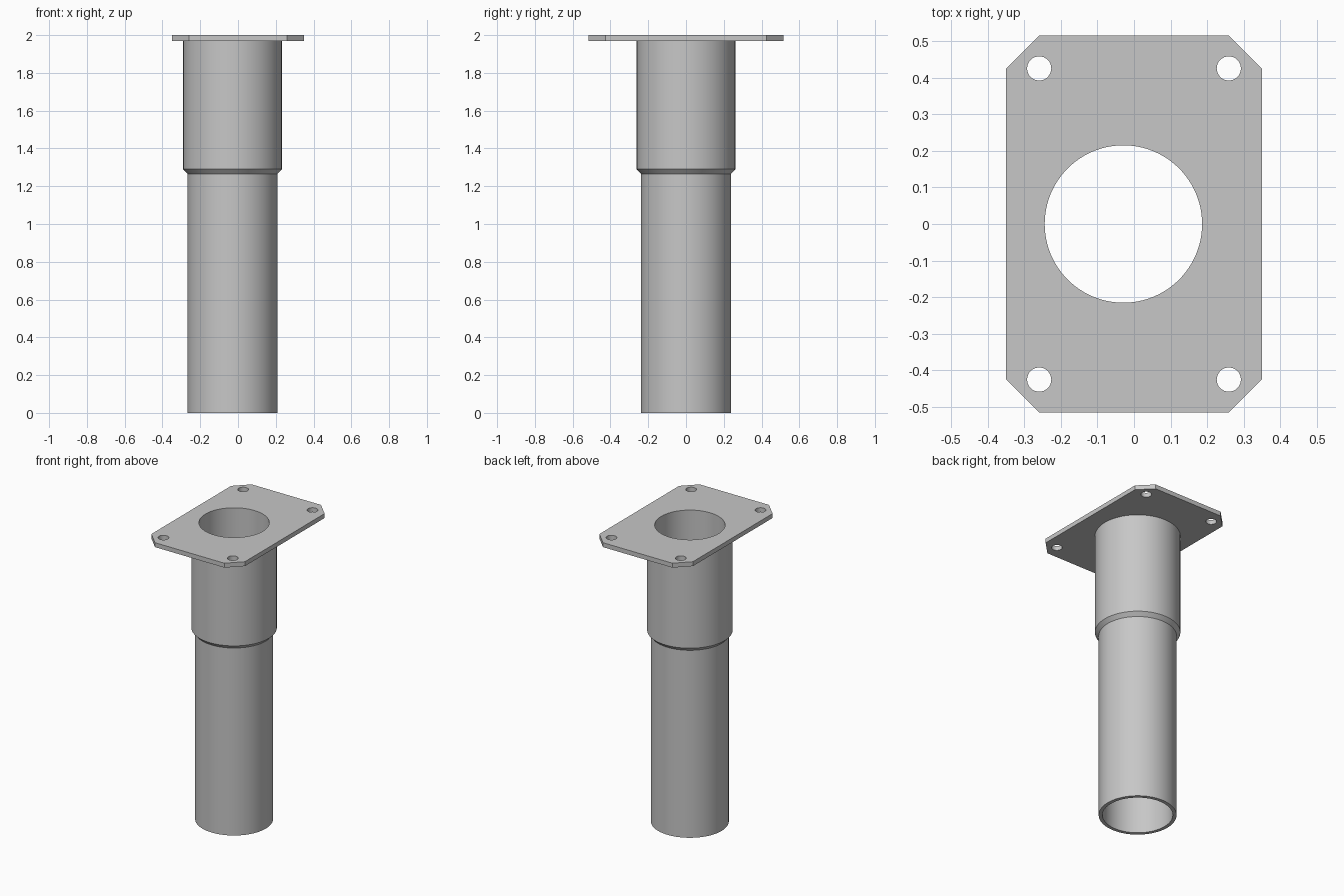
import bpy, bmesh, math

if "Cube" in bpy.data.objects:
    bpy.data.objects.remove(bpy.data.objects["Cube"])

AXIS_X = -0.029      # the tube sits slightly off the plate centre
BORE = 0.215
PLATE_Z, TOP_Z = 1.97, 2.0
SIDES = 96

grey = bpy.data.materials.new("plain grey")
grey.diffuse_color = (0.57, 0.57, 0.57, 1)
grey.use_nodes = True
grey.node_tree.nodes["Principled BSDF"].inputs["Base Color"].default_value = grey.diffuse_color


def circle(cx, cy, r, n):
    return [(cx + r * math.cos(2 * math.pi * i / n),
             cy + r * math.sin(2 * math.pi * i / n)) for i in range(n)]


def finish(bm, name):
    bmesh.ops.recalc_face_normals(bm, faces=bm.faces)
    mesh = bpy.data.meshes.new(name)
    bm.to_mesh(mesh)
    bm.free()
    mesh.materials.append(grey)
    ob = bpy.data.objects.new(name, mesh)
    bpy.context.collection.objects.link(ob)
    bpy.ops.object.select_all(action='DESELECT')
    ob.select_set(True)
    bpy.context.view_layer.objects.active = ob
    bpy.ops.object.shade_smooth_by_angle(angle=math.radians(30))
    return ob


def lathe(name, profile):
    """Revolve a closed (radius, z) profile about the tube axis."""
    bm = bmesh.new()
    rings = [[bm.verts.new((x, y, z)) for x, y in circle(AXIS_X, 0, r, SIDES)]
             for r, z in profile]
    for k, a in enumerate(rings):
        b = rings[(k + 1) % len(rings)]
        for i in range(SIDES):
            j = (i + 1) % SIDES
            bm.faces.new((a[i], a[j], b[j], b[i]))
    return finish(bm, name)


def pierced_plate(name, loops, z0, z1):
    """Fill an outline with holes, then extrude it upwards."""
    bm = bmesh.new()
    for loop in loops:
        vs = [bm.verts.new((x, y, z0)) for x, y in loop]
        for i, v in enumerate(vs):
            bm.edges.new((v, vs[(i + 1) % len(vs)]))
    bmesh.ops.triangle_fill(bm, edges=bm.edges[:], use_beauty=True,
                            normal=(0, 0, 1))
    ext = bmesh.ops.extrude_face_region(bm, geom=bm.faces[:],
                                        use_keep_orig=True)
    top = [g for g in ext["geom"] if isinstance(g, bmesh.types.BMVert)]
    bmesh.ops.translate(bm, verts=top, vec=(0, 0, z1 - z0))
    return finish(bm, name)


# Hollow tube with a thicker, chamfered upper sleeve
lathe("stepped_tube", [(BORE, 0), (0.238, 0), (0.238, 1.265),
                       (0.261, 1.29), (0.261, PLATE_Z), (BORE, PLATE_Z)])

# Mounting flange: chamfered rectangle, central bore and four bolt holes
W, D, CX, CY = 0.349, 0.515, 0.259, 0.425
outline = [(W, -CY), (W, CY), (CX, D), (-CX, D),
           (-W, CY), (-W, -CY), (-CX, -D), (CX, -D)]
bolt_holes = [circle(sx * 0.259, sy * 0.425, 0.033, 32)
              for sx in (-1, 1) for sy in (-1, 1)]
pierced_plate("mounting_flange",
              [outline, circle(AXIS_X, 0, BORE, SIDES)] + bolt_holes,
              PLATE_Z, TOP_Z)
